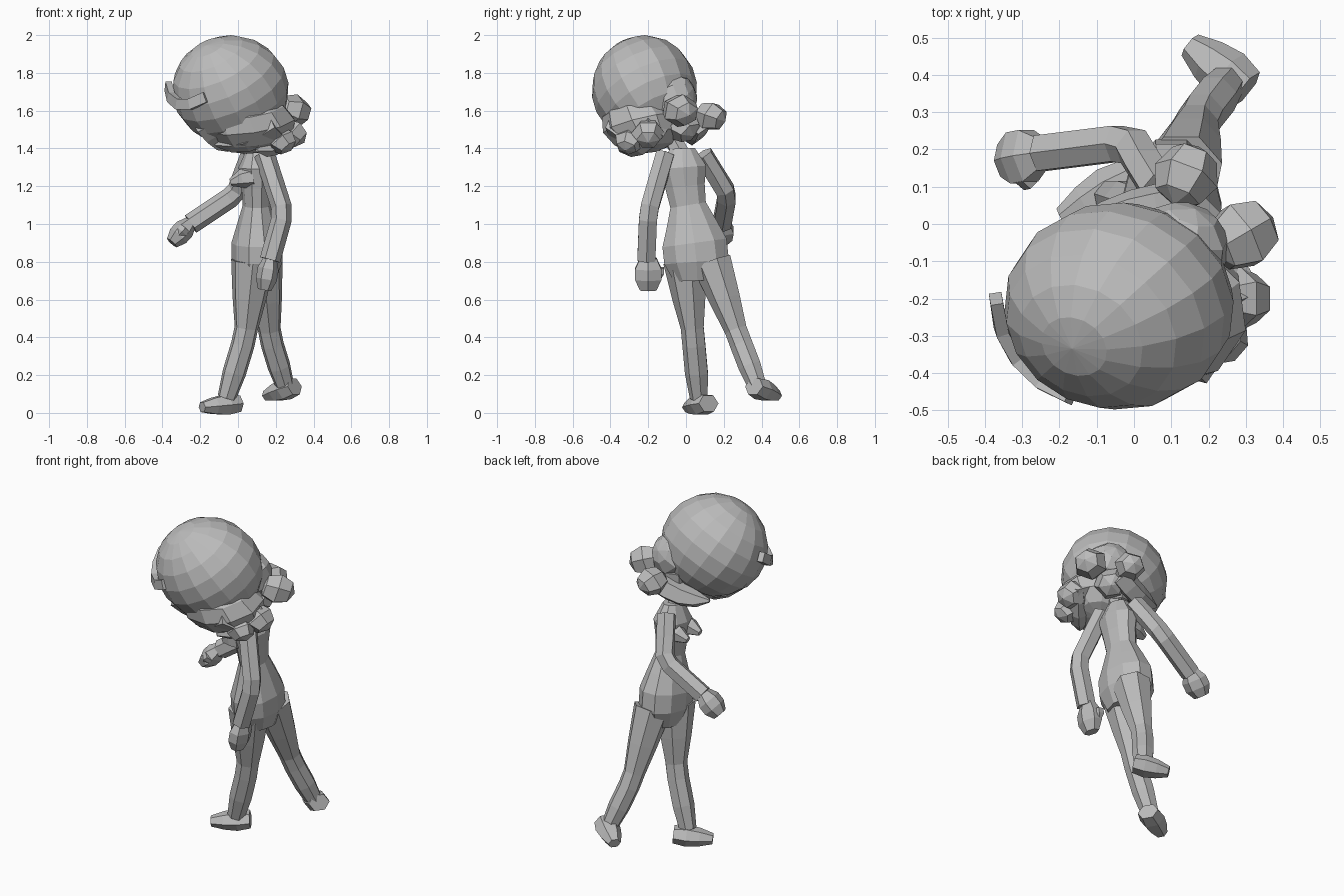
import bpy, bmesh, math
from mathutils import Vector

cube = bpy.data.objects.get("Cube")
if cube:
    bpy.data.objects.remove(cube, do_unlink=True)

grey = bpy.data.materials.new("plain_grey")
grey.use_nodes = True
color = (0.5, 0.5, 0.5, 1)
grey.diffuse_color = color
grey.node_tree.nodes["Principled BSDF"].inputs["Base Color"].default_value = color

UP = Vector((0, 0, 1))
SIDEWAYS = Vector((0, 1, 0))


def finish(bm, name):
    bmesh.ops.recalc_face_normals(bm, faces=bm.faces)
    mesh = bpy.data.meshes.new(name)
    bm.to_mesh(mesh)
    bm.free()
    mesh.materials.append(grey)
    part = bpy.data.objects.new(name, mesh)
    bpy.context.collection.objects.link(part)


def tube(name, centres, widths, depth=1, sides=6, reference=SIDEWAYS):
    """Skin a faceted tube over a path; depth is the thickness per width."""
    bm = bmesh.new()
    centres = [Vector(centre) for centre in centres]
    last = len(centres) - 1
    loops = []
    for index, (centre, width) in enumerate(zip(centres, widths, strict=True)):
        along = centres[min(index + 1, last)] - centres[max(index - 1, 0)]
        along.normalize()
        across = (reference - along * along.dot(reference)).normalized()
        through = along.cross(across) * depth
        loop = []
        for side in range(sides):
            turn = math.tau * (side + 0.5) / sides
            offset = across * math.cos(turn) + through * math.sin(turn)
            loop.append(bm.verts.new(centre + offset * width))
        loops.append(loop)
    for lower, upper in zip(loops, loops[1:]):
        for side in range(sides):
            after = (side + 1) % sides
            bm.faces.new((lower[side], lower[after], upper[after], upper[side]))
    bm.faces.new(loops[0])
    bm.faces.new(loops[-1])
    finish(bm, name)


def ball(name, centre, size, pole=UP, segments=8, rings=5):
    """Faceted ellipsoid whose pole points along the given direction."""
    bm = bmesh.new()
    bmesh.ops.create_uvsphere(bm, u_segments=segments, v_segments=rings, radius=1)
    turn = UP.rotation_difference(Vector(pole)).to_matrix()
    for vert in bm.verts:
        point = turn @ vert.co
        vert.co = Vector(centre) + Vector([c * s for c, s in zip(point, size)])
    finish(bm, name)


def lock(name, root, tip):
    """Hair lock that bows downward, is thick at the root and ends in a point."""
    root, tip = Vector(root), Vector(tip)
    steps = [step / 4 for step in range(5)]
    path = [root.lerp(tip, step) - UP * 0.03 * math.sin(math.pi * step) for step in steps]
    widths = [0.01 + 0.06 * math.cos(math.pi / 2 * step ** 2) for step in steps]
    tube(name, path, widths, sides=5, reference=UP)


def limb(name, start, joint, end, thick, thin, sides=6):
    """Two straight segments with a slightly angular joint between them."""
    start, joint, end = Vector(start), Vector(joint), Vector(end)
    path = [start, start.lerp(joint, 0.5), joint.lerp(start, 0.1),
            joint.lerp(end, 0.15), joint.lerp(end, 0.6), end]
    widths = [thick + (thin - thick) * step for step in (0, 0.4, 0.8, 0.8, 0.8, 1)]
    tube(name, path, widths, sides=sides)


def hand(side, wrist, tips, thumb_direction):
    """Mitten of curled fingers with a separate thumb."""
    wrist, tips = Vector(wrist), Vector(tips)
    path = [wrist.lerp(tips, step / 3) for step in range(4)]
    tube(f"{side}_hand", path, (0.05, 0.08, 0.08, 0.05), depth=0.7)
    base = wrist.lerp(tips, 0.3) + Vector(thumb_direction) * 0.06
    end = base.lerp(tips, 0.5) + Vector(thumb_direction) * 0.03
    tube(f"{side}_thumb", [base, base.lerp(end, 0.5), end], (0.03, 0.03, 0.01), sides=5)


def foot(side, heel, toe):
    """Wedge that is high at the ankle and flattens at the toe."""
    heel, toe = Vector(heel), Vector(toe)
    path = [heel.lerp(toe, step / 3) for step in range(4)]
    tube(f"{side}_foot", path, (0.05, 0.06, 0.05, 0.03), depth=1.2, reference=UP)


# Head: tilted hair cap, its fuller back corner and the face mass tucked under it
ball("hair_cap", (-0.04, -0.22, 1.71), (0.31, 0.28, 0.29), (-0.4, -0.4, 0.8), 16, 10)
ball("hair_cap_corner", (0.12, -0.07, 1.66), (0.14, 0.13, 0.14), (0.3, 0.8, 0.4), 8, 6)
ball("face", (0.06, -0.23, 1.53), (0.25, 0.22, 0.16), (0.2, 0.3, -0.9), 10, 6)

# Chunky hair tufts around the rim of the cap
tufts = {
    "side_tuft": ((0.29, -0.03, 1.6), 0.1),
    "lower_side_tuft": ((0.28, -0.2, 1.48), 0.09),
    "lower_front_tuft": ((0.23, -0.3, 1.44), 0.08),
    "back_tuft": ((0.14, 0.13, 1.57), 0.09),
    "nape_tuft": ((0.15, -0.02, 1.52), 0.1),
}
for name, (centre, size) in tufts.items():
    outward = Vector(centre) - Vector((0, -0.2, 1.7))
    ball(name, centre, (size, size, size * 0.9), outward, 6, 4)

# Pointed locks under the cap, from root to tip
locks = {
    "back_lock": ((0.16, 0.06, 1.54), (-0.16, 0, 1.48)),
    "side_lock": ((0.28, -0.15, 1.52), (0.1, -0.35, 1.39)),
    "front_lock": ((0.2, -0.36, 1.53), (-0.12, -0.28, 1.42)),
    "cheek_lock": ((-0.18, -0.32, 1.54), (0, -0.15, 1.42)),
    "nape_lock": ((0.08, -0.02, 1.6), (0.07, -0.04, 1.43)),
}
for name, ends in locks.items():
    lock(name, *ends)

# Thin band wrapped around the front of the head
band = []
for step in range(5):
    turn = math.radians(180 + step * 18)
    sag = 0.1 * math.sin(math.pi * step / 5)
    band.append((-0.08 + 0.29 * math.cos(turn), -0.2 + 0.28 * math.sin(turn), 1.73 - sag))
tube("head_band", band, [0.04] * len(band), depth=0.6, sides=4, reference=UP)

# Torso rises in even steps, with the hips set back from the shoulders
torso_widths = (0.13, 0.18, 0.18, 0.14, 0.1, 0.11, 0.13, 0.07)
spine = []
for step in range(len(torso_widths)):
    sway = 0.02 + 0.04 * math.cos(math.pi * step / 7)
    spine.append((0.1, sway, 0.7 + step * 0.1))
tube("torso", spine, torso_widths, depth=0.75, sides=10)
tube("neck", [(0.1, -0.02, 1.36), (0.06, -0.1, 1.5)], (0.05, 0.05))
for side, y in (("left", -0.08), ("right", 0.04)):
    tube(f"{side}_chest", [(0.08, y, 1.25), (0.02, y, 1.24), (-0.04, y, 1.22)], (0.06, 0.05, 0.02))

# Arms and hands
limb("left_arm", (0.14, -0.11, 1.37), (0.24, -0.2, 1.06), (0.17, -0.21, 0.81), 0.055, 0.055)
limb("right_arm", (0.07, 0.09, 1.37), (-0.01, 0.22, 1.16), (-0.25, 0.19, 1), 0.055, 0.055)
hand("left", (0.17, -0.2, 0.82), (0.14, -0.2, 0.65), (-0.3, 1, 0))
hand("right", (-0.25, 0.19, 1.01), (-0.35, 0.17, 0.9), (0, -1, 0))

# Legs and feet
limb("left_leg", (0.08, 0, 0.8), (0.04, 0.04, 0.41), (-0.06, 0.07, 0.08), 0.12, 0.05, 7)
limb("right_leg", (0.13, 0.14, 0.8), (0.17, 0.28, 0.4), (0.25, 0.38, 0.14), 0.11, 0.05, 7)
foot("left", (0, 0.12, 0.05), (-0.19, 0.01, 0.03))
foot("right", (0.3, 0.36, 0.14), (0.15, 0.48, 0.09))
